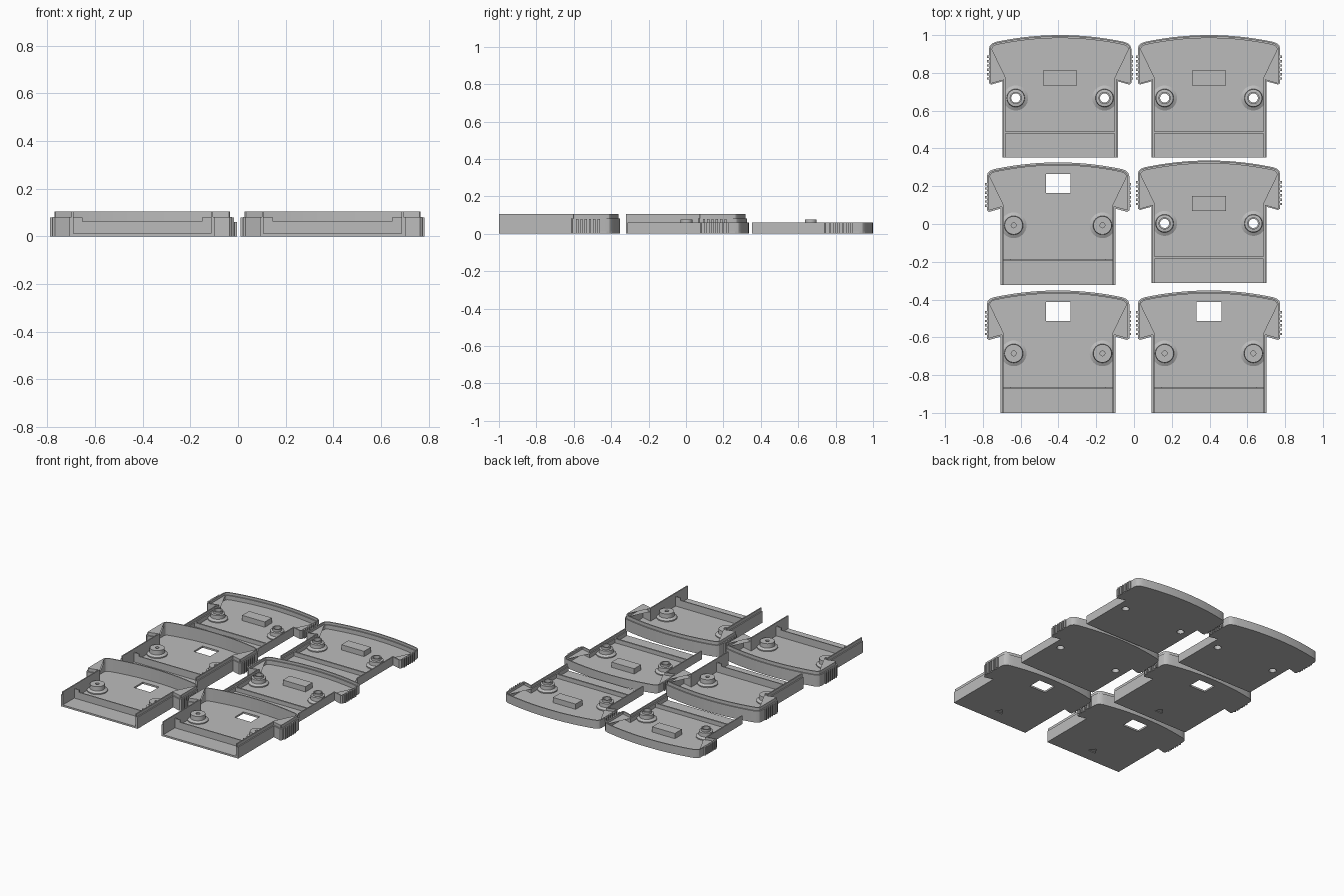
import bpy, bmesh, math
from mathutils import Vector

if "Cube" in bpy.data.objects:
    bpy.data.objects.remove(bpy.data.objects["Cube"])

grey = bpy.data.materials.new("mid_grey")
grey.diffuse_color = (0.5, 0.5, 0.5, 1)
grey.use_nodes = True
grey.node_tree.nodes["Principled BSDF"].inputs["Base Color"].default_value = grey.diffuse_color

FLOOR, WALL, LIP = 0.0125, 0.016, 0.008
POST_X, POST_Y = 0.235, 0.315


def finish(name, bm, origin, smooth=False):
    bmesh.ops.recalc_face_normals(bm, faces=bm.faces)
    me = bpy.data.meshes.new(name)
    bm.to_mesh(me)
    bm.free()
    me.materials.append(grey)
    ob = bpy.data.objects.new(name, me)
    ob.location = (origin[0], origin[1], 0)
    bpy.context.collection.objects.link(ob)
    if smooth:
        bpy.context.view_layer.objects.active = ob
        ob.select_set(True)
        bpy.ops.object.shade_smooth_by_angle(angle=math.radians(25))
        ob.select_set(False)
    return ob


def prism(bm, pts, z0, z1):
    face = bm.faces.new([bm.verts.new((x, y, z0)) for x, y in pts])
    ext = bmesh.ops.extrude_face_region(bm, geom=[face])
    vs = [v for v in ext["geom"] if isinstance(v, bmesh.types.BMVert)]
    bmesh.ops.translate(bm, verts=vs, vec=(0, 0, z1 - z0))


def rect(x0, x1, y0, y1):
    return [(x0, y0), (x1, y0), (x1, y1), (x0, y1)]


def circle(cx, cy, r, n=32):
    return [(cx + r * math.cos(2 * math.pi * i / n),
             cy + r * math.sin(2 * math.pi * i / n)) for i in range(n)]


def outline(d=0.0):
    """T-shaped outline with a bowed back, open at the front, inset by d."""
    half = [(.305, 0), (.305, .403), (.366, .386), (.377, .394), (.377, .575),
            (.372, .592), (.36, .604)]
    arc = [(x, .648 - .036 * (x / .34) ** 2)
           for x in (.34 - .68 * i / 24 for i in range(25))]
    p = [Vector(q) for q in half + arc + [(-x, y) for x, y in reversed(half)]]
    out = []
    for i, q in enumerate(p):
        dirs = []
        if i > 0:
            dirs.append((q - p[i - 1]).normalized())
        if i < len(p) - 1:
            dirs.append((p[i + 1] - q).normalized())
        normals = [Vector((-t.y, t.x)) for t in dirs]
        m = sum(normals, Vector((0, 0))).normalized()
        out.append(tuple(q + m * d / max(m.dot(normals[0]), 0.3)))
    return out


def wall_band(bm, d0, d1, z0, z1):
    prism(bm, outline(d0) + outline(d1)[::-1], z0, z1)


def lathe_ring(bm, cx, cy, prof, n=32):
    rings = [[bm.verts.new((x, y, z)) for x, y in circle(cx, cy, r, n)]
             for r, z in prof]
    for a, b in zip(rings, rings[1:] + rings[:1]):
        for i in range(n):
            j = (i + 1) % n
            bm.faces.new((a[i], a[j], b[j], b[i]))


def cut(ob, cutter):
    mod = ob.modifiers.new("cut", "BOOLEAN")
    mod.object, mod.solver = cutter, "EXACT"
    dg = bpy.context.evaluated_depsgraph_get()
    ob.data = bpy.data.meshes.new_from_object(ob.evaluated_get(dg))
    ob.modifiers.clear()
    bpy.data.objects.remove(cutter)


def shell(tag, origin, tall):
    # floor plate with its openings
    bm = bmesh.new()
    prism(bm, outline(), 0, FLOOR)
    floor = finish(tag + "_floor", bm, origin)
    bm = bmesh.new()
    if tall:
        prism(bm, rect(-.065, .065, .487, .587), -.05, .05)
        prism(bm, [(-.03, .09), (.03, .09), (0, .135)], -.05, .005)
    else:
        for s in (-1, 1):
            prism(bm, circle(s * POST_X, POST_Y, .024), -.05, .05)
    cutter = finish("cutter", bm, origin)
    cutter.hide_render = True
    cut(floor, cutter)

    # rim wall: raised inner lip on tall shells, outer lip on shallow ones
    bm = bmesh.new()
    if tall:
        wall_band(bm, 0, WALL, FLOOR, .082)
        wall_band(bm, LIP, WALL, .082, .105)
    else:
        wall_band(bm, 0, WALL, FLOOR, .042)
        wall_band(bm, 0, LIP, .042, .06)
    finish(tag + "_rim_wall", bm, origin, True)

    # cross wall near the open front
    bm = bmesh.new()
    w = .305 - WALL
    if tall:
        prism(bm, rect(-w, w, .13, .138), FLOOR, .063)
        for s in (-1, 1):
            prism(bm, rect(*sorted((s * .25, s * w)), .13, .138), .063, .08)
    else:
        prism(bm, rect(-w, w, .128, .139), FLOOR, .042)
    finish(tag + "_cross_wall", bm, origin)

    # screw posts
    if tall:
        prof = [(.013, FLOOR), (.068, FLOOR), (.068, .02), (.05, .03),
                (.048, .06), (.013, .06)]
    else:
        prof = [(.024, FLOOR), (.066, FLOOR), (.066, .02), (.048, .03),
                (.046, .056), (.032, .058), (.032, .075), (.024, .075)]
    bm = bmesh.new()
    for s in (-1, 1):
        lathe_ring(bm, s * POST_X, POST_Y, prof)
    finish(tag + "_screw_posts", bm, origin, True)

    # grip ribs on both sides of the head
    bm = bmesh.new()
    for s in (-1, 1):
        for i in range(6):
            y = .412 + i * .023
            prism(bm, rect(*sorted((s * .376, s * .386)), y, y + .012),
                  0, .08 if tall else .06)
    finish(tag + "_grip_ribs", bm, origin)

    # raised pad on the shallow shells
    if not tall:
        bm = bmesh.new()
        prism(bm, rect(-.09, .09, .382, .461), FLOOR, .05)
        finish(tag + "_pad", bm, origin)


shell("front_left", (-.402, -1), True)
shell("front_right", (.397, -1), True)
shell("middle_left", (-.402, -.322), True)
shell("middle_right", (.397, -.312), False)
shell("back_left", (-.391, .352), False)
shell("back_right", (.397, .352), False)
